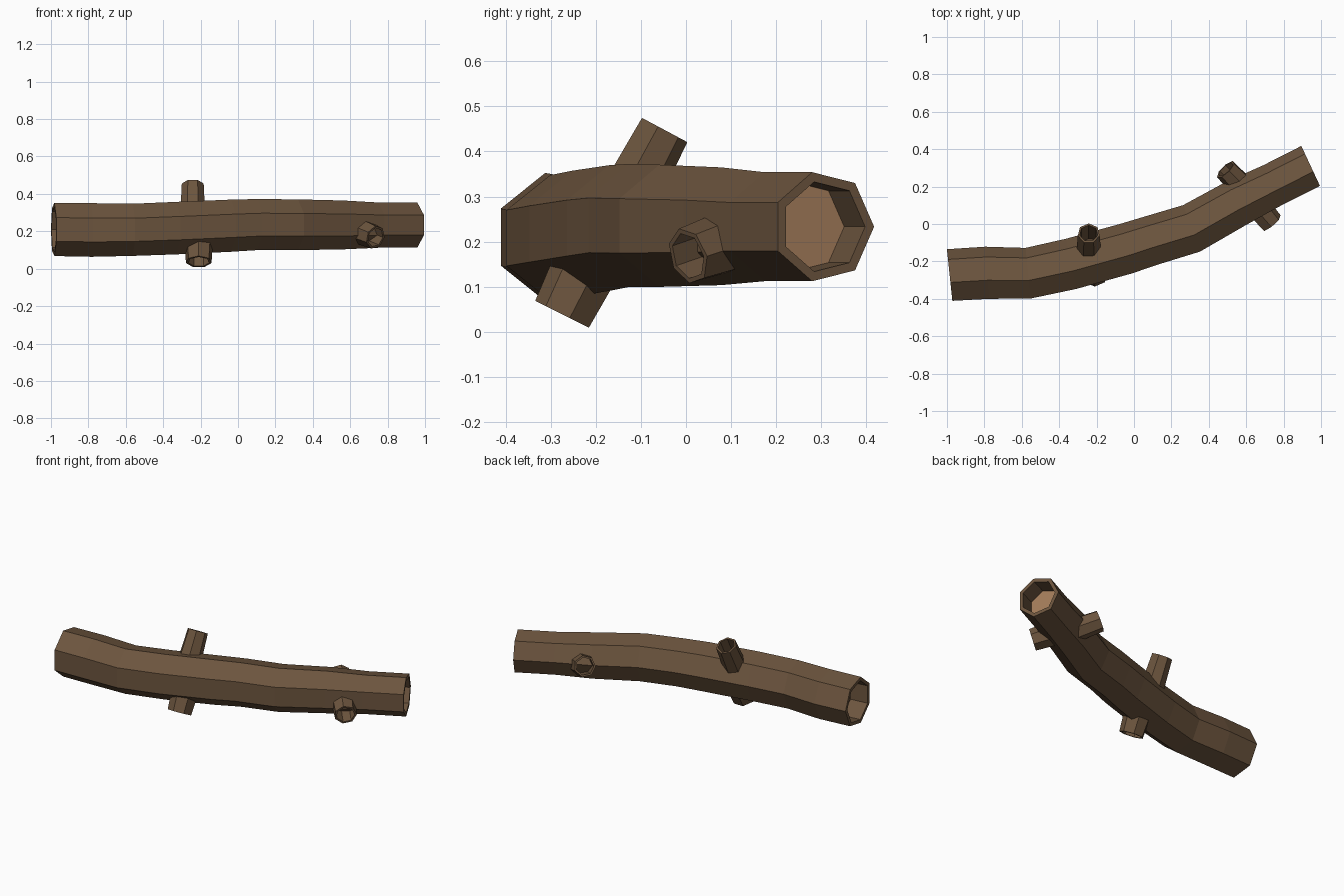
import bpy, bmesh, math
from mathutils import Vector

if "Cube" in bpy.data.objects:
    bpy.data.objects.remove(bpy.data.objects["Cube"])

SIDES = 7

def material(name, rgb):
    m = bpy.data.materials.new(name)
    m.diffuse_color = (*rgb, 1)
    m.use_nodes = True
    m.node_tree.nodes["Principled BSDF"].inputs["Base Color"].default_value = m.diffuse_color
    return m

bark = material("bark", (0.15, 0.09, 0.048))
wood = material("cut_wood", (0.36, 0.20, 0.10))

def ring(center, side, up, r):
    c = Vector(center)
    return [c + r * (side * math.cos(2 * math.pi * i / SIDES) +
                     up * math.sin(2 * math.pi * i / SIDES)) for i in range(SIDES)]

def loft(name, rings, capped):
    bm = bmesh.new()
    rows = [[bm.verts.new(p) for p in r] for r in rings]
    for a, b in zip(rows, rows[1:]):
        for i in range(SIDES):
            j = (i + 1) % SIDES
            bm.faces.new((a[i], a[j], b[j], b[i]))
    if capped:
        for row in (rows[0][::-1], rows[-1]):
            bm.faces.new(row).material_index = 1
    bmesh.ops.recalc_face_normals(bm, faces=bm.faces)
    me = bpy.data.meshes.new(name)
    bm.to_mesh(me)
    bm.free()
    me.materials.append(bark)
    me.materials.append(wood)
    ob = bpy.data.objects.new(name, me)
    bpy.context.collection.objects.link(ob)

# Trunk: x, y, z, radius, heading in degrees
path = [(-0.985, -0.28, 0.210, 0.146, 6), (-0.785, -0.268, 0.207, 0.147, 4),
        (-0.565, -0.270, 0.208, 0.143, 6), (-0.335, -0.220, 0.217, 0.144, 12),
        (-0.045, -0.140, 0.230, 0.143, 15), (0.095, -0.095, 0.236, 0.140, 16),
        (0.310, -0.030, 0.235, 0.139, 20), (0.550, 0.105, 0.234, 0.134, 24),
        (0.740, 0.200, 0.233, 0.124, 23), (0.947, 0.305, 0.233, 0.124, 25)]

def trunk_ring(p, shrink=0.0, shift=0.0):
    x, y, z, r, deg = p
    a = math.radians(deg)
    t = Vector((math.cos(a), math.sin(a), 0))
    n = Vector((-t.y, t.x, 0))
    return ring(Vector((x, y, z)) + t * shift, n, Vector((0, 0, 1)), r - shrink)

RIM, DEPTH = 0.022, 0.11
rings = [trunk_ring(path[0], RIM, DEPTH), trunk_ring(path[0], RIM)]
rings += [trunk_ring(p) for p in path]
rings += [trunk_ring(path[-1], RIM), trunk_ring(path[-1], RIM, -DEPTH)]
loft("trunk", rings, True)

# Hollow branch stubs: name, tip centre, outward direction, radius, length
stubs = [("top_stub", (-0.242, -0.05, 0.449), (0, 0.47, 0.88), 0.060, 0.17),
         ("bottom_stub", (-0.21, -0.272, 0.037), (0, -0.45, -0.9), 0.070, 0.13),
         ("back_stub", (0.49, 0.292, 0.255), (-0.65, 0.68, 0.33), 0.062, 0.17),
         ("front_stub", (0.735, 0.005, 0.168), (0.62, -0.72, -0.25), 0.064, 0.15)]

for name, tip, d, r, length in stubs:
    d = Vector(d).normalized()
    tip = Vector(tip)
    side = d.cross(Vector((1, 0, 0))).normalized()
    up = d.cross(side)
    base = tip - d * length
    loft(name, [ring(base, side, up, r * 1.12), ring(tip, side, up, r),
                ring(tip, side, up, r * 0.82), ring(base, side, up, r * 0.82)], False)
